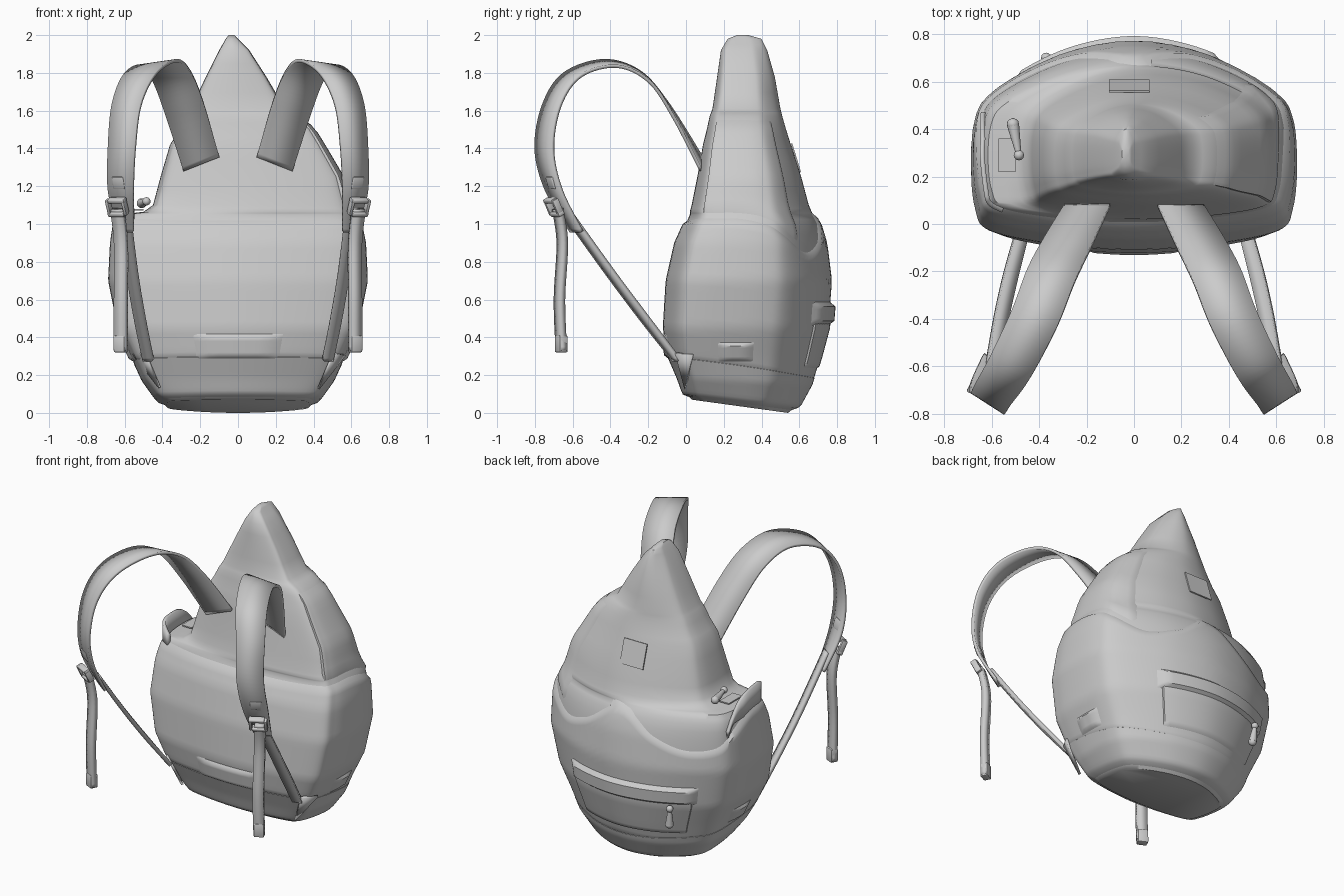
import bpy, bmesh, math
from mathutils import Vector

if "Cube" in bpy.data.objects:
    bpy.data.objects.remove(bpy.data.objects["Cube"], do_unlink=True)

GREY = bpy.data.materials.new("light grey fabric")
GREY.use_nodes = True
GREY.diffuse_color = (0.6, 0.6, 0.6, 1)
GREY.node_tree.nodes["Principled BSDF"].inputs["Base Color"].default_value = (0.6, 0.6, 0.6, 1)


def finish(name, bm, angle=45, outward=False):
    if outward:
        bmesh.ops.recalc_face_normals(bm, faces=bm.faces)
    mesh = bpy.data.meshes.new(name)
    bm.to_mesh(mesh)
    bm.free()
    obj = bpy.data.objects.new(name, mesh)
    bpy.context.collection.objects.link(obj)
    mesh.materials.append(GREY)
    for other in bpy.context.selected_objects:
        other.select_set(False)
    obj.select_set(True)
    bpy.context.view_layer.objects.active = obj
    bpy.ops.object.shade_smooth_by_angle(angle=math.radians(angle))
    return obj


def spline(points, t, cyclic=False):
    """Smooth curve through the points; t counts points."""
    n = len(points)
    i = math.floor(t) if cyclic else min(math.floor(t), n - 2)
    f = t - i
    pick = (lambda k: points[k % n]) if cyclic else (lambda k: points[max(0, min(n - 1, k))])
    a, b, c, d = (pick(i + k) for k in (-1, 0, 1, 2))
    return b + (c - a) * (f / 2) + (2 * a - 5 * b + 4 * c - d) * (f * f / 2) \
        + (3 * b - a - 3 * c + d) * (f ** 3 / 2)


# Outline of one horizontal slice: half width, then depth from front to back
HALF = [Vector(p) for p in ((0, 0), (.5, .025), (.89, .085), (.975, .19), (1, .4),
                            (.98, .61), (.9, .735), (.65, .865), (.35, .96), (0, 1))]
OUTLINE = HALF + [Vector((-p.x, p.y)) for p in HALF[-2:0:-1]]
COUNT = len(OUTLINE)

# Height, extent to -x, extent to +x, front y, back y
SLICES = ((0, .38, .38, .03, .54), (.04, .42, .42, 0, .59), (.15, .49, .49, -.03, .65),
          (.3, .55, .55, -.08, .695), (.45, .62, .62, -.105, .735), (.7, .67, .67, -.09, .755),
          (.9, .66, .66, -.045, .73), (1, .645, .64, 0, .7), (1.05, .615, .615, .02, .67),
          (1.065, .5, .605, .02, .665), (1.1, .45, .59, .03, .65), (1.25, .41, .55, .06, .61),
          (1.42, .36, .45, .09, .555), (1.5, .31, .4, .11, .53), (1.57, .275, .33, .125, .51),
          (1.61, .25, .25, .14, .5), (1.78, .17, .15, .165, .47), (1.92, .1, .06, .185, .43),
          (1.98, .065, 0, .22, .4), (2, .05, -.02, .27, .33))


def surface(t, z, push=0):
    """Point on the bag's skin at outline position t and height z."""
    k = 0
    while k < len(SLICES) - 2 and SLICES[k + 1][0] < z:
        k += 1
    lo, hi = SLICES[k], SLICES[k + 1]
    f = (z - lo[0]) / (hi[0] - lo[0])
    left, right, front, back = (a + (b - a) * f for a, b in zip(lo[1:], hi[1:]))
    p = spline(OUTLINE, t, True)
    mid = (front + back) / 2
    pos = Vector(((right - left) / 2 + p.x * (left + right) / 2, front + p.y * (back - front), z))
    out = Vector((pos.x, pos.y - mid, 0)).normalized()
    pos.z += .07 * (1 - p.y) * max(0, 1 - z / .3)
    return pos + out * push


def skin(name, low, high, push, start=0, end=COUNT, rows=12, soft=False, heights=None):
    """Layer following the bag between two height functions, raised by push."""
    bm = bmesh.new()
    full = end - start == COUNT
    cols = int((end - start) * 6)
    n = cols if full else cols + 1
    grid = []
    for r in range(rows + 1):
        row = []
        for c in range(n):
            t = start + (end - start) * c / cols
            z = heights[r] if heights else low(t) + (high(t) - low(t)) * r / rows
            edge = min(r, rows - r)
            if not full:
                edge = min(edge, c, cols - c)
            lift = push
            if not heights:
                lift = push * min(1, edge / 3) if soft else (push if edge else -.01)
            row.append(bm.verts.new(surface(t, z, lift)))
        grid.append(row)
    for r in range(rows):
        for c in range(cols):
            d = (c + 1) % n
            bm.faces.new((grid[r][c], grid[r][d], grid[r + 1][d], grid[r + 1][c]))
    if heights:
        bm.faces.new(grid[0][::-1])
        bm.faces.new(grid[-1])
    return finish(name, bm)


def level(z):
    return lambda t: z


# Main bag with its pointed top
levels = []
for a, b in zip(SLICES, SLICES[1:]):
    levels += [a[0], (a[0] + b[0]) / 2]
levels.append(SLICES[-1][0])
skin("bag_body", None, None, 0, rows=len(levels) - 1, heights=levels)

# Draped outer pouch with a wavy rim, overlapped below by the reinforced base
RIM = (1.03, 1.03, 1.04, 1.04, 1.04, 1.01, .95, .86, .92, 1.07,
       .92, .84, .86, .95, 1.03, 1.04, 1.04, 1.03)
rim = lambda t: spline(RIM, t, True)
seam = lambda t: .32 - .12 * spline(OUTLINE, t, True).y
skin("outer_pouch", lambda t: seam(t) - .06, rim, .018, rows=24)
skin("base_panel", level(.01), seam, .02)

# Back pocket and its flap, centred on the rear
skin("back_pocket", level(.22), level(.52), .028, 7.3, 11.4)
skin("pocket_flap", level(.45), level(.6), .048, 7.1, 11.6, soft=True)

# Soft pads above the base, at the front and on both sides
skin("lumbar_pad", level(.26), level(.44), .035, -1, 1, soft=True)
for side, t in (("left", 4.2), ("right", COUNT - 4.2)):
    skin(side + "_side_pad", level(.25), level(.39), .035, t - .8, t + .8, soft=True)

# Pillow panel on the +x shoulder
skin("shoulder_panel", rim, level(1.57), .012, 2.2, 6.8)


def ribbon(name, path, thick, side=1, steps=8):
    """Strap through (centre, across) pairs, mirrored by side."""
    mids = [Vector(p) for p, a in path]
    spans = [Vector(a) for p, a in path]
    bm = bmesh.new()
    last = None
    for i in range((len(path) - 1) * steps + 1):
        m, a = spline(mids, i / steps), spline(spans, i / steps) / 2
        ends = [m - a, m + a]
        pair = [bm.verts.new((e.x * side, e.y, e.z)) for e in ends]
        if last:
            bm.faces.new((last[0], last[1], pair[1], pair[0]))
        last = pair
    obj = finish(name, bm)
    solid = obj.modifiers.new("thickness", "SOLIDIFY")
    solid.thickness, solid.offset = thick, 0
    return obj


# Raised lip of the open pocket on the -x side
lip = []
for t, top in ((12.6, .93), (13, 1), (13.5, 1.07), (14, 1.11), (15, 1.12), (15.6, 1.1), (16.1, 1.05)):
    lip.append((surface(t, min(top, 1.02), .006) + Vector((0, 0, max(0, top - 1.02) / 2)),
                (0, 0, max(.04, top - .96))))
ribbon("open_pocket_lip", lip, .02)


def box(name, centre, size, yaw=0, tilt=0, bevel=.008):
    bm = bmesh.new()
    bmesh.ops.create_cube(bm, size=1)
    bmesh.ops.scale(bm, vec=size, verts=bm.verts)
    if bevel:
        bmesh.ops.bevel(bm, geom=bm.edges[:], offset=bevel, segments=2, affect='EDGES', profile=.5)
    obj = finish(name, bm)
    obj.location, obj.rotation_euler = centre, (tilt, 0, yaw)


# Straps, buckles and webbing, built once and mirrored
SHOULDER = (((.195, .08, 1.32), (.19, 0, -.075)), ((.28, -.08, 1.6), (.2, .03, -.07)),
            ((.35, -.22, 1.78), (.2, .05, -.05)), ((.42, -.4, 1.85), (.19, .07, -.03)),
            ((.52, -.6, 1.79), (.17, .09, -.01)), ((.59, -.71, 1.63), (.15, .09, 0)),
            ((.615, -.75, 1.4), (.14, .09, 0)), ((.62, -.7, 1.18), (.13, .08, 0)),
            ((.595, -.58, .96), (.08, .06, 0)))
WEBBING = (((.6, -.63, 1.06), (.05, .04, 0)), ((.56, -.4, .74), (.05, .04, 0)),
           ((.52, -.22, .5), (.05, .04, 0)), ((.475, -.05, .28), (.05, .03, 0)))
TAIL = (((.64, -.68, 1.08), (.06, .03, 0)), ((.62, -.655, .9), (.06, .03, 0)),
        ((.62, -.67, .6), (.06, .03, 0)), ((.62, -.66, .33), (.06, .03, 0)))
for word, s in (("left", 1), ("right", -1)):
    ribbon(word + "_shoulder_strap", SHOULDER, .018, s)
    ribbon(word + "_lower_webbing", WEBBING, .025, s)
    ribbon(word + "_hanging_tail", TAIL, .035, s)
    box(word + "_tail_end", (.62 * s, -.66, .365), (.065, .05, .09), .45 * s)
    for dz in (-.035, .035):
        box(word + "_buckle_bar", (.64 * s, -.7 - dz * .5, 1.09 + dz), (.1, .04, .025), .5 * s, .45)
    for dx in (-.042, .042):
        box(word + "_buckle_side", ((.64 + dx) * s, -.7 + dx * .5, 1.09), (.02, .04, .09), .5 * s, .45)
    box(word + "_strap_keeper", (.63 * s, -.71, 1.22), (.07, .03, .07), .5 * s, .3)

    # Anchor tab sewn to the lower front corner
    bm = bmesh.new()
    corners = [Vector(p) for p in ((.42, 0, .13), (.5, -.05, .32), (.56, .04, .31))]
    bm.faces.new([bm.verts.new((p.x * s, p.y, p.z)) for p in corners])
    tab = finish(word + "_anchor_tab", bm)
    tab.modifiers.new("thickness", "SOLIDIFY").thickness = .015


def zip_pull(name, top, tip):
    """Round slider head with a pull that widens to the tip."""
    top, tip = Vector(top), Vector(tip)
    bm = bmesh.new()
    for centre, radius in ((top, .022), (tip, .026)):
        made = bmesh.ops.create_uvsphere(bm, u_segments=12, v_segments=8, radius=radius)
        bmesh.ops.translate(bm, vec=centre, verts=made["verts"])
    axis = tip - top
    made = bmesh.ops.create_cone(bm, cap_ends=True, segments=12, radius1=.011, radius2=.026,
                                 depth=axis.length)
    turn = axis.to_track_quat('Z', 'Y')
    for v in made["verts"]:
        v.co = turn @ v.co + (top + tip) / 2
    finish(name, bm, outward=True)


zip_pull("top_zip_pull", (-.485, .29, 1.12), (-.51, .42, 1.11))
zip_pull("pocket_zip_pull", (-.37, .7, .45), (-.36, .69, .34))
box("zip_patch", (-.535, .29, 1.075), (.07, .14, .008), bevel=0)
box("back_patch", (-.02, .582, 1.35), (.17, .008, .16), tilt=.3, bevel=0)
